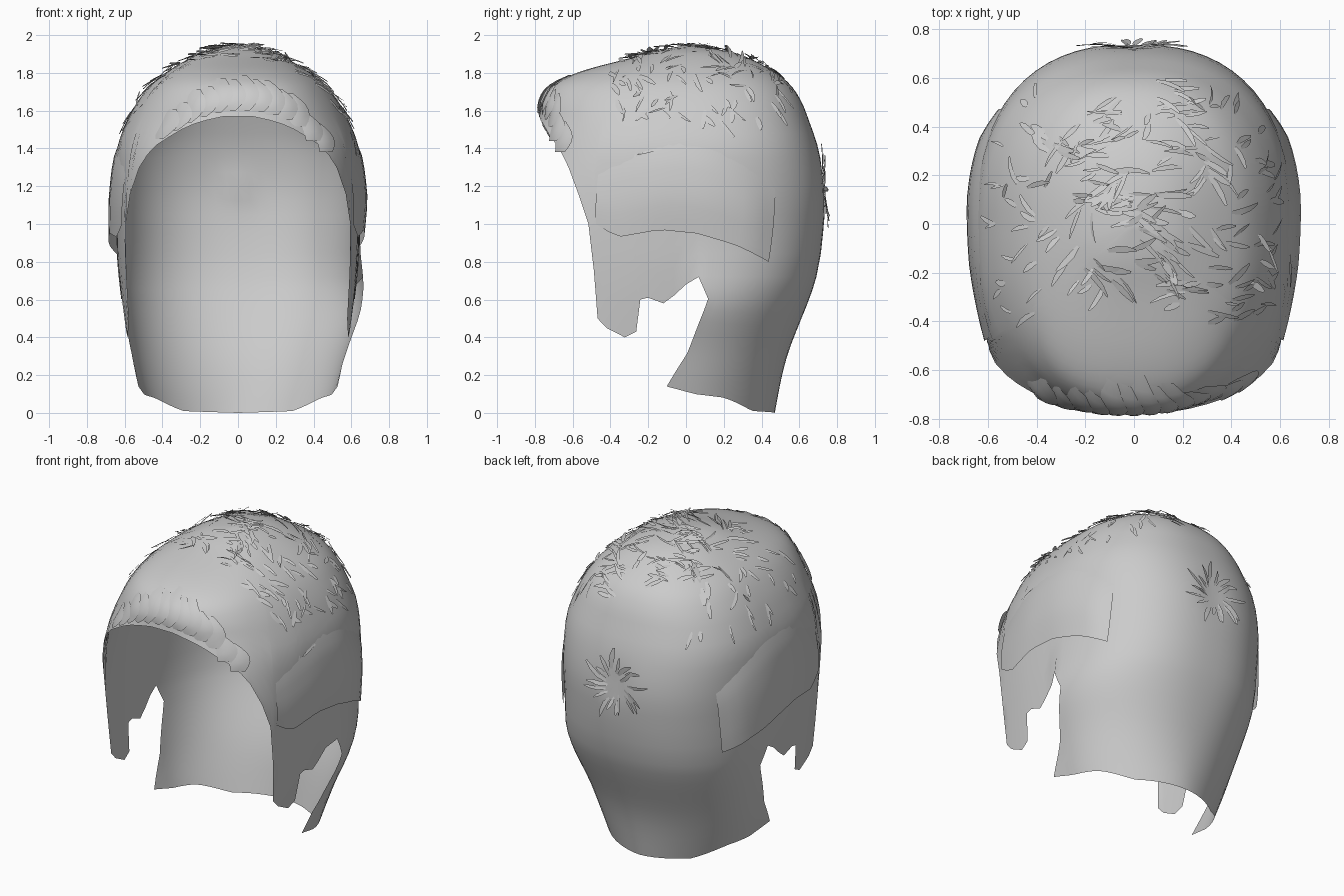
import bpy, bmesh, math, random
from mathutils import Vector
from mathutils.bvhtree import BVHTree

random.seed(4)
if "Cube" in bpy.data.objects:
    bpy.data.objects.remove(bpy.data.objects["Cube"])

mat = bpy.data.materials.new("hair_grey")
mat.use_nodes = True
GREY = (0.6, 0.6, 0.6, 1)
mat.diffuse_color = GREY
mat.node_tree.nodes["Principled BSDF"].inputs["Base Color"].default_value = GREY

# Head sections: height, half width, reach to the front, reach to the back
SECTIONS = [Vector(s) for s in (
    (0, .47, 1, .47), (.3, .56, 1.05, .535), (.7, .63, 1.05, .685), (1, .645, 1.06, .73),
    (1.2, .65, .96, .735), (1.4, .64, .85, .7), (1.55, .585, .785, .65), (1.65, .53, .76, .61),
    (1.74, .46, .7, .55), (1.81, .37, .55, .46), (1.88, .25, .29, .33), (1.92, .15, .15, .2),
    (1.945, .001, .001, .001))]
LAST = len(SECTIONS) - 1


def section(k):
    """Smooth blend through the head sections."""
    i = min(int(k), LAST - 1)
    t = k - i
    p0, p1, p2, p3 = (SECTIONS[min(max(i + d, 0), LAST)] for d in (-1, 0, 1, 2))
    return p1 + t / 2 * ((p2 - p0) + t * (2 * p0 - 5 * p1 + 4 * p2 - p3 + t * (3 * p1 - p0 - 3 * p2 + p3)))


def level(z):
    lo, hi = 0, LAST
    for _ in range(24):
        mid = (lo + hi) / 2
        lo, hi = (mid, hi) if section(mid)[0] < z else (lo, mid)
    return lo


def head(k, deg, out=0):
    """Point on the head; the angle runs from the front round to the back."""
    z, a, f, b = section(k)
    s, c = math.sin(math.radians(deg)), math.cos(math.radians(deg))
    # rounder nape, straighter sideburns
    n = 2.4 - .6 * max(0, 1 - z / .7) * (c < 0)
    out += .11 * max(c, 0) * max(0, .75 - z)
    r = ((abs(s) / max(a, .001)) ** n + (abs(c) / max(f if c > 0 else b, .001)) ** n) ** (-1 / n) + out
    p = Vector((r * s, -r * c, z))
    if s > 0:  # fuller hair low on the left
        p.x *= 1 + .08 * s * math.exp(-((z - .58) / .2) ** 2) * (deg > 90)
    # shallow dimple at the crown
    p.y -= .02 * (c < 0) * math.exp(-(p.x ** 2 + (z - 1.2) ** 2) / .006)
    return p


def interp(table, x):
    for (x0, y0), (x1, y1) in zip(table, table[1:]):
        if x <= x1:
            return y0 + (y1 - y0) * max(0, x - x0) / (x1 - x0)
    return table[-1][1]


def add_grid(bm, rows):
    vs = [[bm.verts.new(p) for p in row] for row in rows]
    for r0, r1 in zip(vs, vs[1:]):
        for q in zip(r0, r0[1:], r1[1:], r1):
            bm.faces.new(q)


def finish(name, bm, angle=50):
    me = bpy.data.meshes.new(name)
    bm.to_mesh(me)
    ob = bpy.data.objects.new(name, me)
    bpy.context.collection.objects.link(ob)
    me.materials.append(mat)
    for o in bpy.context.selected_objects:
        o.select_set(False)
    ob.select_set(True)
    bpy.context.view_layer.objects.active = ob
    bpy.ops.object.shade_smooth_by_angle(angle=math.radians(angle))


# Hair shell: hairline, sideburn and ear notch set the lower edge
EDGE = [(0, 1.57), (6, 1.568), (12, 1.55), (17, 1.53), (22, 1.5), (27, 1.46), (32, 1.42), (36, 1.37),
        (40, 1.3), (45, 1.16), (49, 1), (50.5, .75), (51, .5), (54, .45), (61, .4), (66, .43),
        (68.5, .6), (72, .61), (79, .58), (84, .62), (90, .68), (96, .72)]
NOTCH, BACK = 96, 18
ROWS = 26
cols = EDGE + [(NOTCH + (180 - NOTCH) * i / BACK, .72) for i in range(1, BACK + 1)]
cols = [(-d, z) for d, z in reversed(cols[1:])] + cols
bm = bmesh.new()
grid = []
for deg, z in cols:
    k0 = level(z)
    grid.append([head(k0 + (LAST - k0) * r / ROWS, deg) for r in range(ROWS + 1)])
add_grid(bm, grid)

# Nape: reaches forward below the ears, with a rounded lower edge
NAPE_FRONT = [(.1, 80), (.14, 79), (.32, 91), (.6, 101), (.72, 96)]
NAPE_LOW = [(0, .14), (.15, .1), (.35, .08), (.6, .01), (1, 0)]
for side in (-1, 1):
    grid = []
    for i in range(BACK + 1):
        u = i / BACK
        column = []
        for r in range(11):
            low = interp(NAPE_LOW, u)
            z = low + (.72 - low) * r / 10
            front = interp(NAPE_FRONT, z)
            column.append(head(level(z), side * (front + (180 - front) * u)))
        grid.append(column)
    add_grid(bm, grid)
bmesh.ops.remove_doubles(bm, verts=bm.verts, dist=.003)
bmesh.ops.recalc_face_normals(bm, faces=bm.faces)
tree = BVHTree.FromBMesh(bm)
finish("hair_shell", bm)

# Side layers that flare out over the ears, widest toward the rear corner
LAYER_LOW = [(52, 1), (60, .93), (78, .97), (95, .95), (112, .89), (128, .8)]
FLARE = [(0, .012), (.3, .035), (.6, .045), (.88, .042), (1, .022)]
for side, name, drop, tuck in ((1, "left_side_layer", 0, .4), (-1, "right_side_layer", .06, 0)):
    bm = bmesh.new()
    grid = []
    for i in range(17):
        u = i / 16
        low = interp(LAYER_LOW, 52 + 76 * u) - drop * math.sin(math.pi * u) * u
        top = 1.28 + .17 * math.sin(math.pi * u) - .08 * u * u
        column = []
        for r in range(8):
            t = r / 7
            deg = 52 + 76 * u + 3 * t * u
            out = interp(FLARE, u) * (1 - t * t) * (1 - tuck * max(0, 1 - 2.5 * t))
            column.append(head(level(low + (top - low) * t), side * deg, out - .003 * (r == 7)))
        grid.append(column)
    add_grid(bm, grid)
    finish(name, bm)

# Fringe: overlapping rolled locks along the hairline
bm = bmesh.new()
LOCKS = 13
for i in range(LOCKS):
    mid = -32 + 67 * i / (LOCKS - 1)
    base = interp(EDGE, abs(mid)) + .03 - .03 * (i > LOCKS - 3)
    tall = .16 + .03 * math.sin(math.pi * i / (LOCKS - 1)) - .02 * (i % 2)
    grid = []
    for r in range(7):
        t = r / 6
        width = 4.6 * (.45 + .55 * math.sin(math.pi * (.12 + .8 * t)))
        k = level(base + tall * t)
        lean = mid * (1 - .12 * t) + 2.5 * math.sin(math.pi * t)
        bulge = .018 * math.sin(math.pi * t) ** .7
        grid.append([head(k, lean + width * w, bulge * (1 - .5 * w * w) + .01 * w + .004)
                     for w in (-1, -.5, 0, .5, 1)])
    add_grid(bm, grid)
finish("fringe_locks", bm)


def strand(bm, origin, aim, along, length, width, lift):
    """Thin curved blade that follows the shell and lifts at its tip."""
    hit, normal, _, _ = tree.ray_cast(Vector(origin), Vector(aim))
    if hit is None:
        return
    if normal.dot(Vector(aim)) > 0:
        normal = -normal
    along = Vector(along)
    along = (along - normal * along.dot(normal)).normalized()
    across = normal.cross(along)
    bend = random.uniform(-.3, .3) * length
    rows = []
    for t, w in ((0, .5), (.35, 1), (.7, .9), (1, .35)):
        p = hit + along * length * t + across * bend * t * t
        p = tree.find_nearest(p)[0] + normal * (.002 + lift * t)
        rows.append([p - across * width * w / 2, p + across * width * w / 2 + normal * .004])
    add_grid(bm, rows)


# Loose strands in tufts over the top, swept outward from the parting
bm = bmesh.new()
for _ in range(44):
    x, y = random.gauss(.04, .22), random.uniform(-.36, .56)
    turn = random.gauss(-.45, .4)
    way = random.choice((1, 1, -1))
    for _ in range(random.randint(3, 5)):
        a = turn + random.gauss(0, .2)
        strand(bm, (x + random.gauss(0, .05), y + random.gauss(0, .04), 3), (0, 0, -1),
               (way * math.cos(a), math.sin(a), 0),
               random.uniform(.06, .15), random.uniform(.012, .03), random.uniform(.004, .03))
finish("top_strands", bm)

# Loose strands on the upper sides
bm = bmesh.new()
for side in (-1, 1):
    for _ in range(26):
        y, z = random.uniform(-.4, .55), random.uniform(1.55, 1.8)
        strand(bm, (side * 2, y, z), (-side, 0, 0), (0, random.uniform(-.2, .7), -1),
               random.uniform(.06, .14), random.uniform(.012, .03), random.uniform(.004, .015))
finish("side_strands", bm)

# Crown whorl on the back: blades radiating from one point
bm = bmesh.new()
for i in range(20):
    a = math.tau * i / 20 + random.uniform(-.15, .15)
    r = random.uniform(.05, .11)
    strand(bm, (r * math.cos(a), 2, 1.19 + r * math.sin(a)), (0, -1, 0),
           (math.cos(a + .3), 0, math.sin(a + .3)),
           random.uniform(.08, .18), random.uniform(.018, .035), random.uniform(.01, .03))
finish("crown_whorl", bm)
